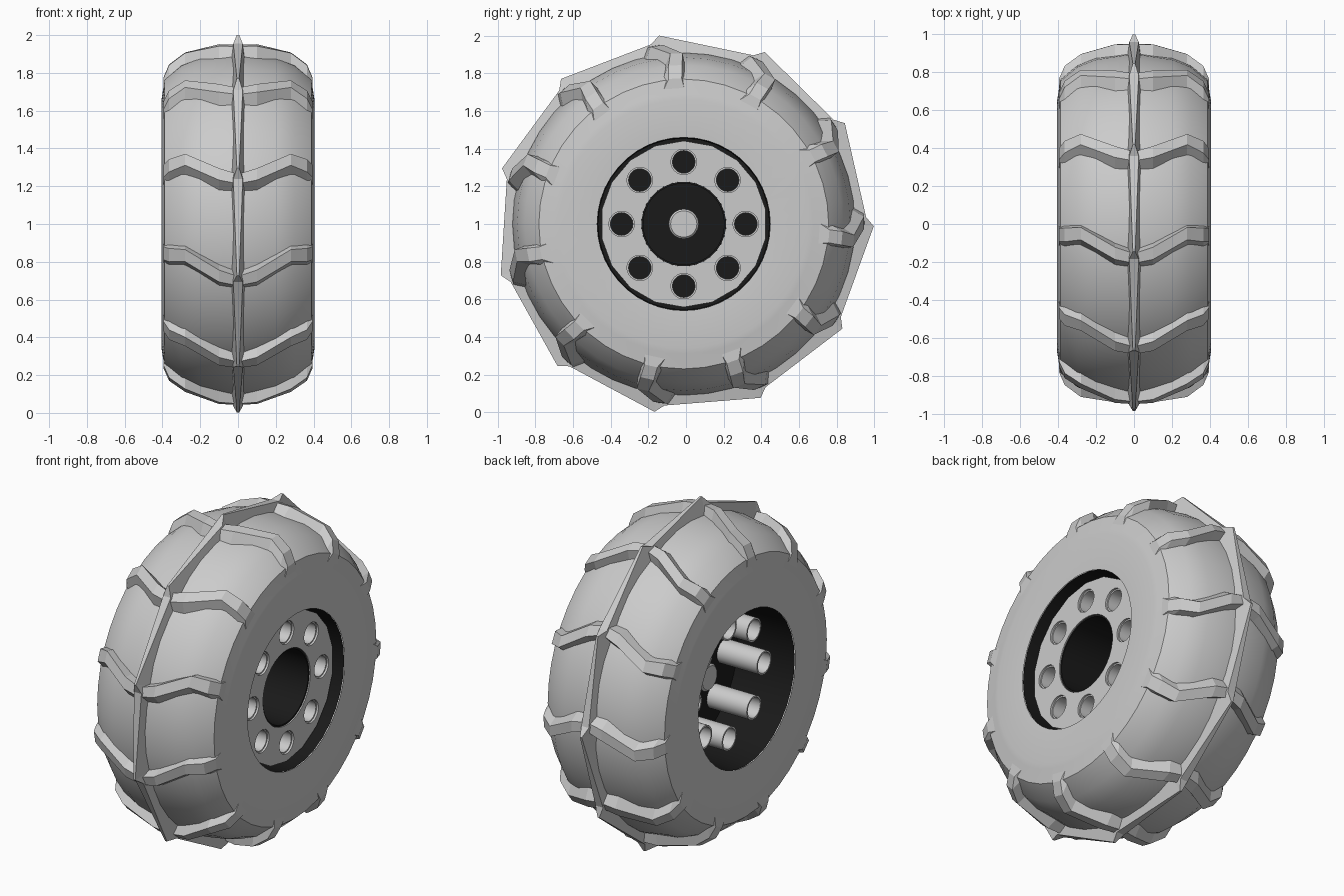
import bpy, bmesh
from math import sin, cos, radians, pi
from mathutils import Vector

if "Cube" in bpy.data.objects:
    bpy.data.objects.remove(bpy.data.objects["Cube"])

CY, CZ = -0.012, 1.0
N = 11                      # tread blocks around the tyre
STEP = 360 / N
PEAK = 97.5                 # angle of the first block


def polar(x, r, deg, cy=CY, cz=CZ):
    a = radians(deg)
    return Vector((x, cy + r * cos(a), cz + r * sin(a)))


def finish(name, bm, mat=None, smooth=None):
    bmesh.ops.recalc_face_normals(bm, faces=bm.faces)
    me = bpy.data.meshes.new(name)
    bm.to_mesh(me)
    bm.free()
    ob = bpy.data.objects.new(name, me)
    bpy.context.collection.objects.link(ob)
    if mat:
        me.materials.append(mat)
    if smooth:
        bpy.ops.object.select_all(action='DESELECT')
        ob.select_set(True)
        bpy.context.view_layer.objects.active = ob
        bpy.ops.object.shade_smooth_by_angle(angle=radians(smooth))
    return ob


def loft(bm, rings, caps=True, loop=False):
    rv = [[bm.verts.new(p) for p in ring] for ring in rings]
    pairs = list(zip(rv, rv[1:])) + ([(rv[-1], rv[0])] if loop else [])
    n = len(rv[0])
    for a, b in pairs:
        for i in range(n):
            j = (i + 1) % n
            bm.faces.new((a[i], a[j], b[j], b[i]))
    if caps and not loop:
        bm.faces.new(rv[0])
        bm.faces.new(rv[-1])


def lathe(bm, profile, segs, cy=CY, cz=CZ, caps=False, loop=False):
    loft(bm, [[polar(x, r, 360 * i / segs, cy, cz) for i in range(segs)]
              for x, r in profile], caps, loop)


black = bpy.data.materials.new("black_rim")
black.diffuse_color = (0.01, 0.01, 0.01, 1)
black.use_nodes = True
black.node_tree.nodes["Principled BSDF"].inputs["Base Color"].default_value = black.diffuse_color

# tyre body
half = [(0.395, 0.46), (0.405, 0.66), (0.40, 0.69), (0.388, 0.77),
        (0.30, 0.845), (0.20, 0.885), (0.04, 0.91)]
bm = bmesh.new()
lathe(bm, half + [(-x, r) for x, r in reversed(half)], 44)
finish("tyre_body", bm, smooth=25)

# angled tread bars on both sides: x, start, end, base radius, top radius
bar = [(0.0, 0.5, 7.0, 0.87, 0.96), (0.10, -1.5, 5.8, 0.87, 0.958),
       (0.28, -7.7, -0.2, 0.81, 0.908), (0.365, -7.5, 0.8, 0.75, 0.845),
       (0.395, -7.3, 1.2, 0.70, 0.775)]
bm = bmesh.new()
for k in range(N):
    t = PEAK + k * STEP
    for s in (1, -1):
        loft(bm, [[polar(s * x, rb, t + a - 0.8), polar(s * x, rt, t + a + 0.6),
                   polar(s * x, rt, t + b - 2.8), polar(s * x, rb, t + b + 1.0)]
                  for x, a, b, rb, rt in bar])
finish("tread_bars", bm)

# saw-toothed centre ridge
bm = bmesh.new()
rings = []
for k in range(N):
    for da, r, w in ((0, 1.01, 0.006), (2.8, 0.97, 0.025)):
        t = PEAK + k * STEP + da
        rings.append([polar(-0.045, 0.86, t), polar(-w, r, t),
                      polar(w, r, t), polar(0.045, 0.86, t)])
loft(bm, rings, loop=True)
finish("centre_ridge", bm)

# black rim barrel and the plate inside it
bm = bmesh.new()
lathe(bm, [(0.39, 0.462), (0.28, 0.455), (-0.28, 0.455), (-0.39, 0.462)], 32)
lathe(bm, [(0.015, 0.455), (-0.015, 0.455)], 32, caps=True)
finish("rim_barrel", bm, black, 30)

# black hub sleeve
bm = bmesh.new()
lathe(bm, [(0.325, 0.225), (0.325, 0.215), (0.0, 0.215), (0.0, 0.225)], 32, loop=True)
finish("hub_sleeve", bm, black, 30)

# pierced wheel disc made from a filled curve
cu = bpy.data.curves.new("wheel_disc", 'CURVE')
cu.dimensions = '2D'
cu.fill_mode = 'BOTH'
cu.extrude = 0.012


def circle(u, v, r, n):
    sp = cu.splines.new('POLY')
    sp.points.add(n - 1)
    for i, p in enumerate(sp.points):
        a = 2 * pi * (i + 0.5) / n
        p.co = (u + r * cos(a), v + r * sin(a), 0, 1)
    sp.use_cyclic_u = True


circle(0, 0, 0.442, 18)
circle(0, 0, 0.225, 32)
spots = [(0.33 * cos(k * pi / 4), 0.33 * sin(k * pi / 4)) for k in range(8)]
for u, v in spots:
    circle(u, v, 0.068, 20)
disc = bpy.data.objects.new("wheel_disc", cu)
bpy.context.collection.objects.link(disc)
disc.location = (0.32, CY, CZ)
disc.rotation_euler = (pi / 2, 0, pi / 2)
bpy.ops.object.select_all(action='DESELECT')
disc.select_set(True)
bpy.context.view_layer.objects.active = disc
bpy.ops.object.convert(target='MESH')

# tubes running back from the eight holes
bm = bmesh.new()
for u, v in spots:
    lathe(bm, [(0.32, 0.07), (0.32, 0.06), (-0.28, 0.06), (-0.28, 0.07)], 20,
          CY + u, CZ + v, loop=True)
finish("hole_tubes", bm, smooth=30)

# axle
bm = bmesh.new()
lathe(bm, [(0.10, 0.07), (0.09, 0.08), (-0.14, 0.08), (-0.15, 0.07)], 20, caps=True)
finish("axle", bm, smooth=30)
